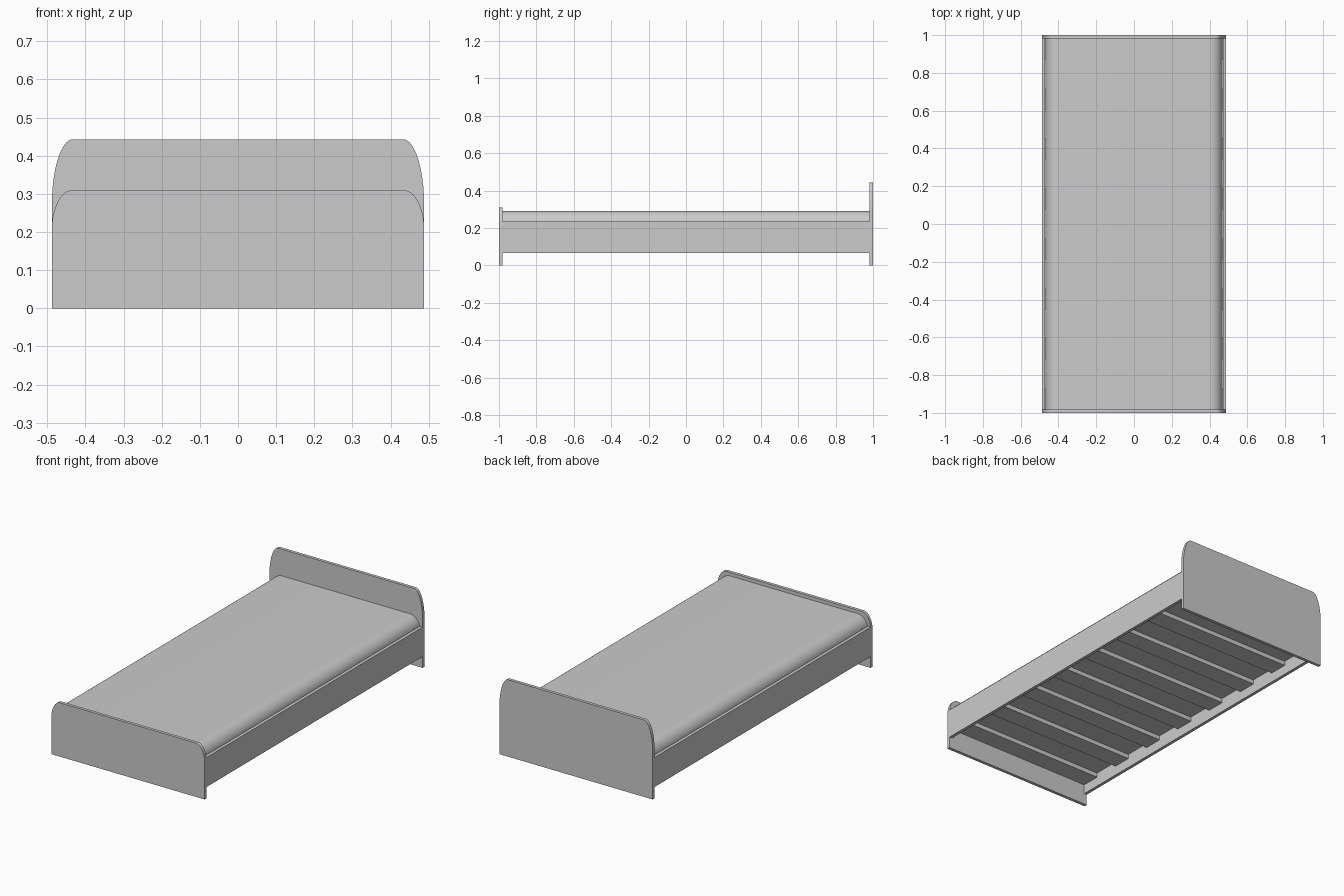
import bpy, bmesh, math

if "Cube" in bpy.data.objects:
    bpy.data.objects.remove(bpy.data.objects["Cube"])

HALF_W = 0.488      # outer half width
BOARD = 0.018       # panel thickness
INNER_Y = 1.0 - BOARD
INNER_X = HALF_W - BOARD


def arch_profile(half_w, z0, z1, rx, rz, steps=16):
    """Closed x/z outline: flat bottom, elliptical upper corners."""
    right = [(half_w, z0)]
    for i in range(steps + 1):
        a = math.pi / 2 * i / steps
        right.append((half_w - rx + rx * math.cos(a), z1 - rz + rz * math.sin(a)))
    return right + [(-x, z) for x, z in reversed(right)]


def extrude_y(name, profile, y0, y1):
    bm = bmesh.new()
    face = bm.faces.new([bm.verts.new((x, y0, z)) for x, z in profile])
    ext = bmesh.ops.extrude_face_region(bm, geom=[face])
    verts = [v for v in ext["geom"] if isinstance(v, bmesh.types.BMVert)]
    bmesh.ops.translate(bm, verts=verts, vec=(0, y1 - y0, 0))
    bmesh.ops.recalc_face_normals(bm, faces=bm.faces)
    mesh = bpy.data.meshes.new(name)
    bm.to_mesh(mesh)
    bm.free()
    obj = bpy.data.objects.new(name, mesh)
    bpy.context.collection.objects.link(obj)
    bpy.ops.object.select_all(action='DESELECT')
    obj.select_set(True)
    bpy.context.view_layer.objects.active = obj
    bpy.ops.object.shade_smooth_by_angle(angle=math.radians(30))
    return obj


def box(name, x0, x1, y0, y1, z0, z1):
    return extrude_y(name, [(x0, z0), (x1, z0), (x1, z1), (x0, z1)], y0, y1)


# End panels
extrude_y("headboard", arch_profile(HALF_W, 0, 0.443, 0.055, 0.17), INNER_Y, 1.0)
extrude_y("footboard", arch_profile(HALF_W, 0, 0.31, 0.055, 0.10), -1.0, -INNER_Y)

# Side rails
box("right_rail", INNER_X, HALF_W, -INNER_Y, INNER_Y, 0.065, 0.235)
box("left_rail", -HALF_W, -INNER_X, -INNER_Y, INNER_Y, 0.065, 0.235)

# Mattress with rounded long edges
extrude_y("mattress", arch_profile(INNER_X - 0.001, 0.145, 0.29, 0.065, 0.065),
          -INNER_Y, INNER_Y)

# Slats under the mattress
COUNT, SLAT_W = 8, 0.11
pitch = (2 * INNER_Y - SLAT_W) / (COUNT - 1)
for i in range(COUNT):
    y = -INNER_Y + i * pitch
    box(f"slat_{i + 1}", -INNER_X, INNER_X, y, y + SLAT_W, 0.12, 0.145)
